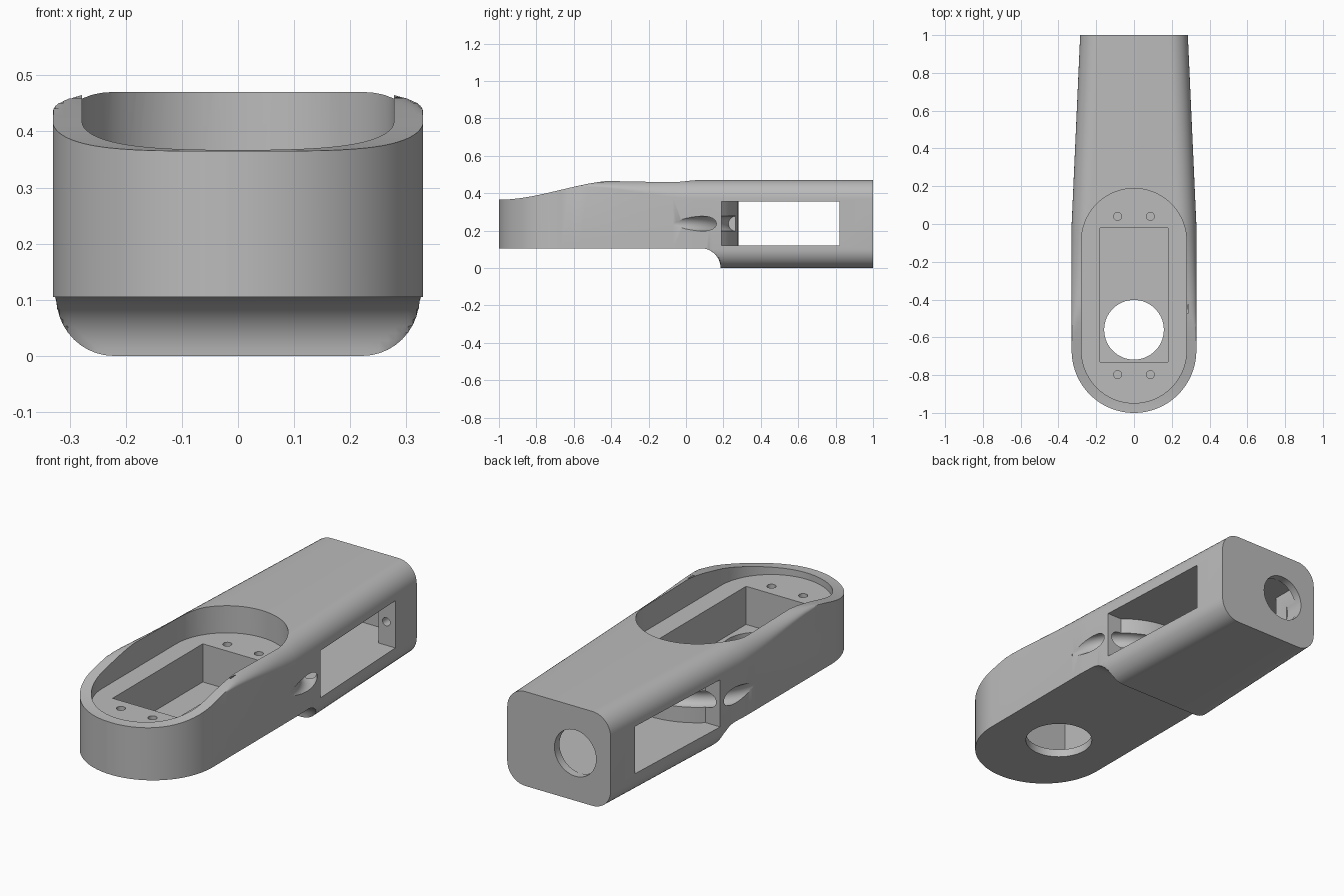
import bpy, bmesh, math

if "Cube" in bpy.data.objects:
    bpy.data.objects.remove(bpy.data.objects["Cube"])

grey = bpy.data.materials.new("warm_grey")
grey.diffuse_color = (0.5, 0.5, 0.5, 1)
grey.use_nodes = True
grey.node_tree.nodes["Principled BSDF"].inputs["Base Color"].default_value = grey.diffuse_color


def make(name, bm):
    bmesh.ops.recalc_face_normals(bm, faces=bm.faces)
    me = bpy.data.meshes.new(name)
    bm.to_mesh(me)
    bm.free()
    me.materials.append(grey)
    ob = bpy.data.objects.new(name, me)
    bpy.context.collection.objects.link(ob)
    return ob


def loft(name, rings):
    """Skin a list of equal-length point rings and cap both ends."""
    bm = bmesh.new()
    vs = [[bm.verts.new(p) for p in r] for r in rings]
    n = len(vs[0])
    for a, b in zip(vs, vs[1:]):
        for i in range(n):
            j = (i + 1) % n
            bm.faces.new((a[i], a[j], b[j], b[i]))
    bm.faces.new(vs[0])
    bm.faces.new(vs[-1])
    return make(name, bm)


def prism(name, outline, z0, z1):
    return loft(name, [[(x, y, z) for x, y in outline] for z in (z0, z1)])


def arc(cx, cy, r, a0, a1, n):
    return [(cx + r * math.cos(math.radians(a0 + (a1 - a0) * i / n)),
             cy + r * math.sin(math.radians(a0 + (a1 - a0) * i / n))) for i in range(n + 1)]


def disc(cx, cy, r, n=48):
    return arc(cx, cy, r, 0, 360, n)[:-1]


def smooth(t):
    t = max(0, min(1, t))
    return t * t * (3 - 2 * t)


# Body: cross-sections along y, rounded corners trimmed by the side profile
def section(y, w, zb):
    top = 0.365 + 0.105 * smooth((y + 1.0) / 0.66)
    rx = min(0.1, w * 0.9)
    rz = 0.035 + 0.065 * smooth((y + 0.55) / 0.6)
    pts = []
    for cx, cz, r, a in ((w - rx, 0.1, 0.1, -90), (w - rx, 0.47 - rz, rz, 0),
                         (rx - w, 0.47 - rz, rz, 90), (rx - w, 0.1, 0.1, 180)):
        for i in range(11):
            t = math.radians(a + 9 * i)
            z = cz + r * math.sin(t)
            pts.append((cx + rx * math.cos(t), y, min(top, max(zb, z))))
    return pts


def half_width(y):
    return 0.33 - 0.045 * max(0, y)


stations = []
for i in range(1, 31):
    t = math.radians(3 * i)
    stations.append((-0.67 - 0.33 * math.cos(t), 0.33 * math.sin(t), 0.105))
stations += [(-0.67 + 0.05 * i, 0.33, 0.105) for i in range(1, 14)]
stations += [(y, half_width(y), 0.105) for y in (0.0, 0.04)]
for i in range(13):
    t = math.radians(90 - 7.5 * i)
    y = 0.08 + 0.105 * math.cos(t)
    stations.append((y, half_width(y), max(0, 0.105 * math.sin(t))))
stations += [(y, half_width(y), 0) for y in (0.4, 0.7, 1.0)]
body = loft("arm_body", [section(*s) for s in stations])

cutters = []
# Open tray on top, motor pocket and output hole
cutters.append(prism("tray_cut", arc(0, -0.09, 0.278, 0, 180, 40)
                     + arc(0, -0.67, 0.278, 180, 360, 40), 0.335, 0.7))
cutters.append(prism("pocket_cut", [(-0.18, -0.73), (0.18, -0.73), (0.18, -0.02), (-0.18, -0.02)],
                     0.145, 0.5))
cutters.append(prism("output_hole_cut", disc(0, -0.56, 0.158, 64), -0.1, 0.3))
# Tray screw holes
for x in (-0.087, 0.087):
    for y in (-0.797, 0.04):
        cutters.append(prism("screw_cut", disc(x, y, 0.021, 20), 0.2, 0.5))
# Side window with curved front wall and rear motor recess
cutters.append(prism("window_cut", [(0.5, 0.19)] + arc(0, -0.09, 0.37, 49.18, 130.82, 24)
                     + [(-0.5, 0.19), (-0.5, 0.82), (-0.2, 0.82), (-0.2, 0.96),
                        (0.2, 0.96), (0.2, 0.82), (0.5, 0.82)], 0.12, 0.355))


# Shaft hole in the rear wall and screw holes in the rear posts
def y_hole(name, x, r, y0, y1, n):
    return loft(name, [[(px, y, pz) for px, pz in disc(x, 0.237, r, n)] for y in (y0, y1)])


cutters.append(y_hole("shaft_cut", -0.09, 0.115, 0.9, 1.1, 48))
for x in (-0.243, 0.243):
    cutters.append(y_hole("post_screw_cut", x, 0.021, 0.75, 0.92, 20))
# Curved cable grooves on both sides
for s in (-1, 1):
    rings = []
    for i in range(29):
        t = math.radians(4 + 2.5 * i)
        rings.append([(s * (0.37 + px) * math.cos(t), -0.09 + (0.37 + px) * math.sin(t), 0.237 + pz)
                      for px, pz in disc(0, 0, 0.04, 24)])
    cutters.append(loft("groove_cut", rings))

bpy.context.view_layer.objects.active = body
body.select_set(True)
for c in cutters:
    m = body.modifiers.new("cut", 'BOOLEAN')
    m.operation = 'DIFFERENCE'
    m.solver = 'EXACT'
    m.object = c
    bpy.ops.object.modifier_apply(modifier=m.name)
for c in cutters:
    bpy.data.objects.remove(c)
bpy.ops.object.shade_smooth_by_angle(angle=math.radians(30))
